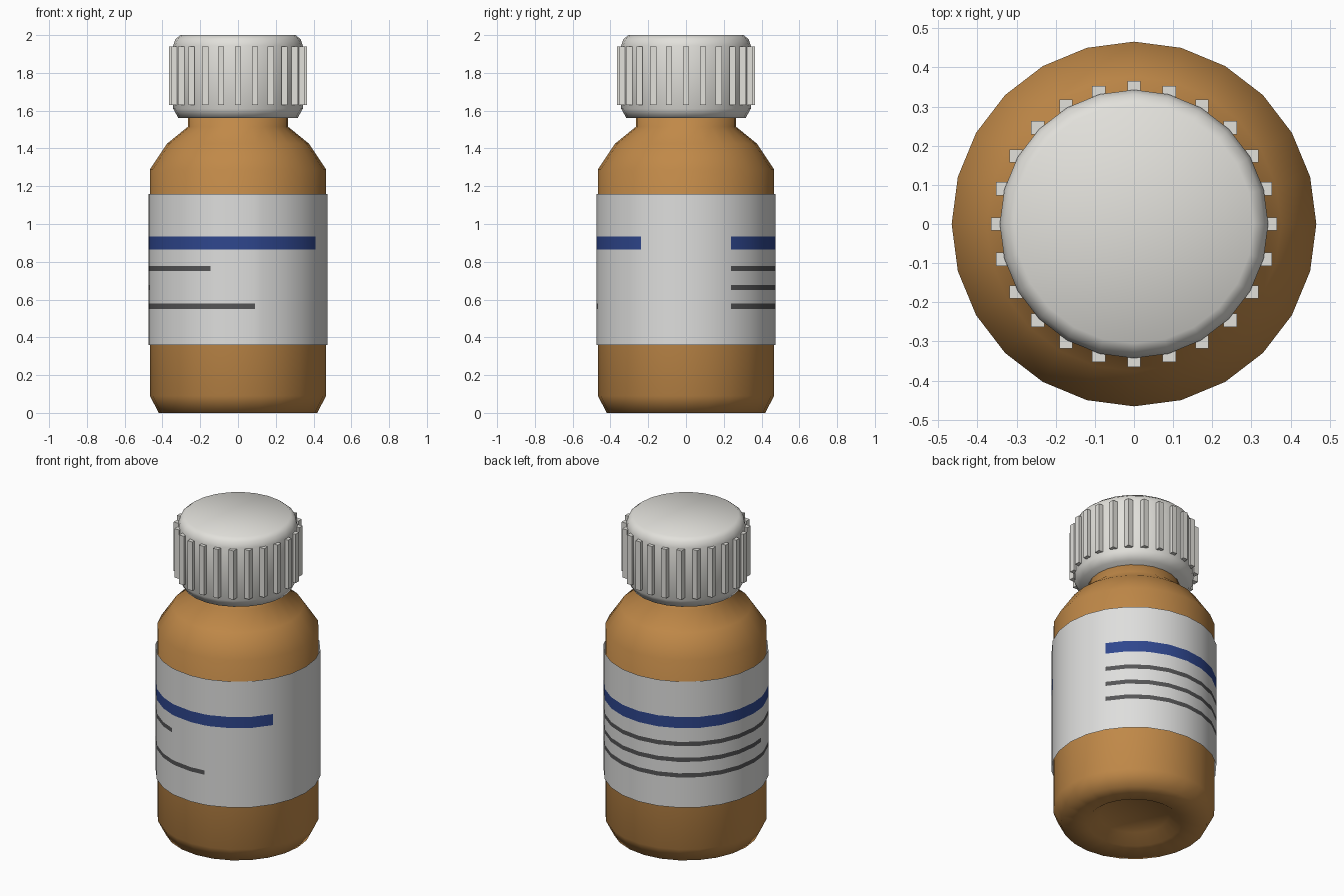
import bpy, bmesh
from math import cos, sin, radians

SIDES = 24

cube = bpy.data.objects.get("Cube")
if cube:
    bpy.data.objects.remove(cube, do_unlink=True)


def material(name, rgb):
    m = bpy.data.materials.new(name)
    m.use_nodes = True
    m.diffuse_color = (*rgb, 1)
    m.node_tree.nodes["Principled BSDF"].inputs["Base Color"].default_value = (*rgb, 1)
    return m


amber = material("amber", (0.53, 0.25, 0.065))
cap_white = material("cap_white", (0.76, 0.75, 0.71))
paper = material("label_paper", (0.73, 0.73, 0.72))
blue = material("label_blue", (0.028, 0.062, 0.27))
grey = material("label_grey", (0.09, 0.09, 0.093))


def finish(name, bm, mats, smooth):
    bmesh.ops.recalc_face_normals(bm, faces=bm.faces)
    for f in bm.faces:
        f.smooth = smooth
    mesh = bpy.data.meshes.new(name)
    bm.to_mesh(mesh)
    bm.free()
    for m in mats:
        mesh.materials.append(m)
    obj = bpy.data.objects.new(name, mesh)
    bpy.context.collection.objects.link(obj)
    return obj


def lathe(name, profile, mat):
    """Spin a closed (radius, height) profile around the z axis."""
    bm = bmesh.new()
    verts = [bm.verts.new((r, 0, z)) for r, z in profile]
    edges = [bm.edges.new(pair) for pair in zip(verts, verts[1:])]
    bmesh.ops.spin(bm, geom=verts + edges, cent=(0, 0, 0), axis=(0, 0, 1),
                   angle=radians(360), steps=SIDES, use_duplicate=False)
    bmesh.ops.remove_doubles(bm, verts=bm.verts, dist=0.0005)
    return finish(name, bm, [mat], True)


# Bottle with a hollow in its base, and a neck running into the cap
lathe("bottle", [(0, 0.06), (0.2, 0.05), (0.27, 0), (0.42, 0), (0.466, 0.09),
                 (0.466, 1.29), (0.376, 1.425), (0.265, 1.515),
                 (0.265, 1.6), (0, 1.6)], amber)

# Cap with softened rims
lathe("cap", [(0, 1.56), (0.315, 1.56), (0.343, 1.61), (0.343, 1.945),
              (0.332, 1.978), (0.305, 2.0), (0, 2.0)], cap_white)

# Grip ribs round the cap
bm = bmesh.new()
for i in range(SIDES):
    a = radians(i * 360 / SIDES)
    rib = bmesh.ops.create_cube(bm, size=1)["verts"]
    bmesh.ops.scale(bm, vec=(0.034, 0.034, 0.31), verts=rib)
    bmesh.ops.translate(bm, vec=(0.348 * cos(a), 0.348 * sin(a), 1.785), verts=rib)
finish("cap_ribs", bm, [cap_white], False)

# Printed lines: bottom, top, end angle, material slot; all start at one angle
START = 30
LINES = [(0.864, 0.934, 330, 1), (0.75, 0.777, 252, 2),
         (0.65, 0.677, 190, 2), (0.551, 0.578, 281, 2)]

# Label sleeve, cut along the printed lines
angles = sorted(set(range(0, 360, 15)) | {line[2] for line in LINES})
heights = sorted({0.36, 1.16} | {z for line in LINES for z in line[:2]})
bm = bmesh.new()
rings = [[bm.verts.new((0.475 * cos(radians(a)), 0.475 * sin(radians(a)), z))
          for a in angles] for z in heights]
for low, high, z0, z1 in zip(rings, rings[1:], heights, heights[1:]):
    for i, a in enumerate(angles):
        j = (i + 1) % len(angles)
        face = bm.faces.new((low[i], low[j], high[j], high[i]))
        for bottom, top, end, slot in LINES:
            if bottom < (z0 + z1) / 2 < top and START <= a < end:
                face.material_index = slot
finish("label", bm, [paper, blue, grey], True)
